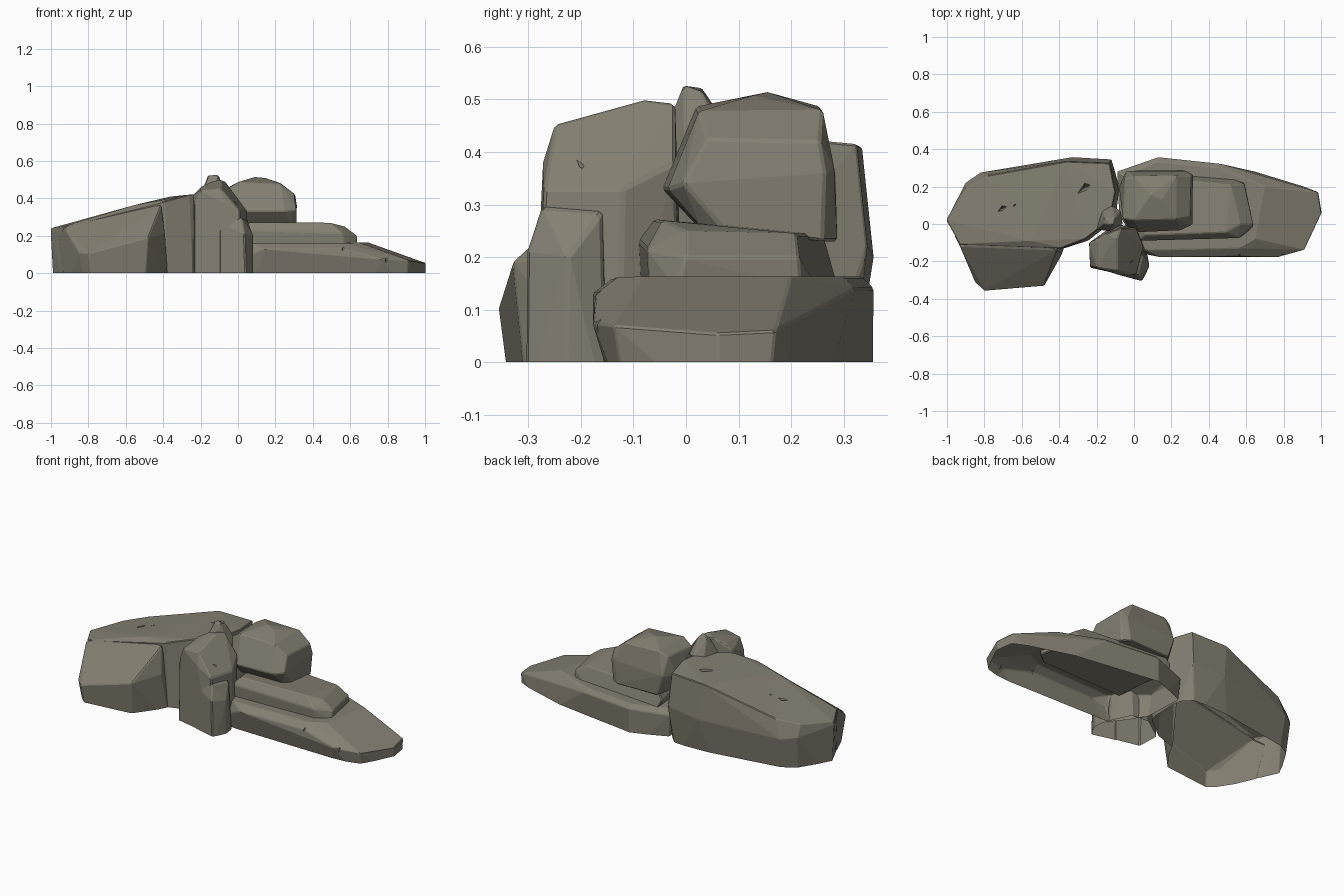
import bpy, bmesh, math
from mathutils import Vector

stone = bpy.data.materials.new("warm grey stone")
stone.diffuse_color = (0.23, 0.213, 0.167, 1)


def hull_object(name, pts, bevel):
    """Convex faceted rock; ground points are sunk so they can be cut flat later."""
    bm = bmesh.new()
    for x, y, z in pts:
        bm.verts.new((x, y, z if z else -0.1))
    bmesh.ops.convex_hull(bm, input=bm.verts[:])
    loose = [v for v in bm.verts if not v.link_faces]
    bmesh.ops.delete(bm, geom=loose, context='VERTS')
    bmesh.ops.dissolve_limit(bm, angle_limit=math.radians(5),
                             verts=bm.verts[:], edges=bm.edges[:])
    if bevel:
        edges = [e for e in bm.edges
                 if max(v.co.z for v in e.verts) > 0
                 and e.calc_face_angle(0) > math.radians(30)]
        bmesh.ops.bevel(bm, geom=edges, offset=bevel, segments=1, profile=0.5,
                        affect='EDGES', clamp_overlap=True)
    bmesh.ops.recalc_face_normals(bm, faces=bm.faces[:])
    me = bpy.data.meshes.new(name)
    bm.to_mesh(me)
    bm.free()
    me.materials.append(stone)
    ob = bpy.data.objects.new(name, me)
    bpy.context.collection.objects.link(ob)
    return ob


def rock(name, pts, bevel=0.005, chips=(), lump=None):
    """Rock with wedge chips cut out, an optional merged lump, open underneath."""
    ob = hull_object(name, pts, bevel)
    helpers = []
    if lump:
        helpers.append((hull_object("lump", lump, bevel), 'UNION'))
    for centre, (sx, sy, sz) in chips:
        c = Vector(centre)
        wedge = [c + Vector(o) for o in ((-sx, -sy, sz), (sx, sy * 0.6, sz),
                                         (sx * 0.2, sy, sz), (sx * 0.3, -sy * 0.4, sz),
                                         (0, 0, -sz))]
        helpers.append((hull_object("chip_cutter", wedge, 0), 'DIFFERENCE'))
    for helper, op in helpers:
        helper.hide_render = True
        mod = ob.modifiers.new(op, 'BOOLEAN')
        mod.operation, mod.object = op, helper
    dg = bpy.context.evaluated_depsgraph_get()
    solid = bpy.data.meshes.new_from_object(ob.evaluated_get(dg))
    ob.modifiers.clear()
    ob.data = solid
    for helper, op in helpers:
        bpy.data.objects.remove(helper)
    # slice at ground level
    bm = bmesh.new()
    bm.from_mesh(ob.data)
    bmesh.ops.bisect_plane(bm, geom=bm.verts[:] + bm.edges[:] + bm.faces[:],
                           plane_co=(0, 0, 0), plane_no=(0, 0, 1), clear_inner=True)
    bm.to_mesh(ob.data)
    bm.free()
    return ob


# Long sloping rock on the left, with its bulging front foot
left_foot = [
    (-0.93, -0.12, 0.245), (-0.83, -0.09, 0.28), (-0.6, -0.07, 0.34),
    (-0.41, -0.14, 0.365), (-0.96, -0.06, 0.2), (-0.85, -0.31, 0.11),
    (-0.8, -0.357, 0.105), (-0.48, -0.33, 0.19), (-0.39, -0.17, 0.21),
    (-0.775, -0.33, 0), (-0.5, -0.3, 0), (-0.37, -0.12, 0), (-0.4, 0.0, 0),
    (-0.9, 0.0, 0), (-0.92, -0.13, 0), (-0.81, -0.3, 0)]
rock("left_boulder", [
    (-0.985, 0.02, 0), (-0.92, -0.12, 0), (-0.37, -0.13, 0), (-0.24, -0.09, 0),
    (-0.1, 0.02, 0), (-0.09, 0.24, 0), (-0.16, 0.31, 0), (-0.4, 0.3, 0),
    (-0.8, 0.235, 0), (-0.88, 0.19, 0),
    (-1.003, 0.02, 0.22), (-0.9, 0.22, 0.19), (-0.82, 0.275, 0.18),
    (-0.33, 0.357, 0.2), (-0.12, 0.345, 0.22), (-0.08, 0.18, 0.25),
    (-1.0, 0.02, 0.24), (-0.93, -0.11, 0.25), (-0.9, 0.19, 0.26),
    (-0.78, 0.26, 0.29), (-0.36, 0.335, 0.41), (-0.13, 0.325, 0.415),
    (-0.1, 0.17, 0.43), (-0.13, 0.02, 0.43), (-0.26, -0.08, 0.42),
    (-0.39, -0.13, 0.385), (-0.55, -0.09, 0.365)],
    0.004, [((-0.71, 0.08, 0.325), (0.06, 0.045, 0.04)),
            ((-0.64, 0.1, 0.345), (0.03, 0.02, 0.03)),
            ((-0.27, 0.19, 0.42), (0.07, 0.06, 0.05))], left_foot)

# Upright stone in front of the centre, with the ledge on its right corner
ledge = [
    (-0.1, -0.268, 0), (0.045, -0.306, 0), (0.08, -0.23, 0), (0.07, -0.15, 0),
    (-0.05, -0.14, 0), (-0.1, -0.264, 0.27), (0.035, -0.303, 0.21),
    (0.083, -0.225, 0.2), (0.05, -0.16, 0.285), (0.02, -0.275, 0.295),
    (-0.04, -0.15, 0.3)]
rock("front_pillar", [
    (-0.24, -0.1, 0), (-0.235, -0.235, 0), (0.03, -0.295, 0), (0.06, -0.13, 0),
    (0.0, -0.01, 0), (-0.1, 0.0, 0),
    (-0.24, -0.1, 0.42), (-0.235, -0.225, 0.37), (-0.2, -0.235, 0.44),
    (-0.08, -0.272, 0.38), (-0.09, -0.25, 0.452), (0.01, -0.27, 0.33),
    (0.05, -0.12, 0.33), (0.01, -0.02, 0.38), (-0.2, -0.09, 0.46),
    (-0.15, -0.05, 0.487), (-0.09, -0.08, 0.5), (-0.07, -0.02, 0.492)],
    0.006, [((-0.01, -0.2, 0.41), (0.04, 0.03, 0.06))], ledge)

# Small peak wedged between the stones
rock("small_peak", [
    (-0.2, 0.02, 0.36), (-0.2, -0.03, 0.42), (-0.13, -0.04, 0.44),
    (-0.06, 0.0, 0.36), (-0.07, 0.07, 0.42), (-0.12, 0.1, 0.42),
    (-0.17, 0.07, 0.42), (-0.16, 0.0, 0.515), (-0.11, -0.005, 0.527),
    (-0.1, 0.03, 0.515), (-0.16, 0.03, 0.522)], 0.003)

# Broad base slab on the right
rock("right_base_slab", [
    (0.06, -0.12, 0), (0.7, -0.125, 0), (0.9, -0.11, 0), (1.0, 0.06, 0),
    (0.985, 0.155, 0), (0.78, 0.25, 0), (0.45, 0.315, 0), (0.13, 0.355, 0),
    (-0.07, 0.27, 0), (-0.06, 0.03, 0),
    (0.05, -0.16, 0.09), (0.14, -0.178, 0.13), (0.56, -0.172, 0.13),
    (0.77, -0.178, 0.075), (0.91, -0.138, 0.07), (1.003, 0.06, 0.055),
    (0.985, 0.17, 0.06), (0.13, 0.357, 0.14), (0.46, 0.322, 0.14),
    (-0.09, 0.28, 0.13), (-0.08, 0.05, 0.13), (0.06, -0.14, 0.16),
    (0.56, -0.13, 0.162), (0.65, -0.08, 0.163), (0.7, 0.2, 0.163),
    (0.45, 0.3, 0.163), (0.13, 0.335, 0.163), (-0.06, 0.26, 0.163)],
    0.004, [((0.79, -0.17, 0.1), (0.04, 0.03, 0.05)),
            ((0.56, -0.17, 0.15), (0.03, 0.03, 0.04))])

# Middle slab resting on the base
rock("right_middle_slab", [
    (0.03, -0.085, 0.14), (0.57, -0.07, 0.14), (0.635, -0.02, 0.14),
    (0.637, 0.0, 0.2), (0.59, 0.215, 0.2), (0.59, 0.22, 0.14),
    (0.5, 0.25, 0.14), (0.0, 0.29, 0.14), (-0.03, 0.27, 0.2),
    (0.02, -0.09, 0.23), (0.56, -0.075, 0.215), (0.06, -0.06, 0.272),
    (0.49, -0.045, 0.27), (0.57, 0.0, 0.25), (0.52, 0.21, 0.245),
    (0.0, 0.26, 0.245)], 0.005)

# Rounded block on top
rock("top_boulder", [
    (0.0, 0.03, 0.25), (0.28, 0.03, 0.255), (0.312, 0.07, 0.255),
    (0.305, 0.26, 0.23), (0.26, 0.288, 0.23), (0.0, 0.28, 0.23), (-0.05, 0.22, 0.25),
    (-0.03, -0.02, 0.33), (0.03, -0.045, 0.33), (0.25, -0.035, 0.33), (0.312, -0.005, 0.34),
    (0.315, 0.265, 0.36), (0.28, 0.282, 0.37), (-0.04, 0.285, 0.35), (-0.08, 0.2, 0.35),
    (-0.06, 0.03, 0.45), (-0.05, 0.24, 0.46), (0.0, 0.02, 0.487),
    (0.23, 0.025, 0.478), (0.3, 0.04, 0.425), (0.305, 0.255, 0.42),
    (0.23, 0.26, 0.48), (0.0, 0.255, 0.487), (0.09, 0.155, 0.514),
    (0.15, 0.13, 0.508)], 0.005)
